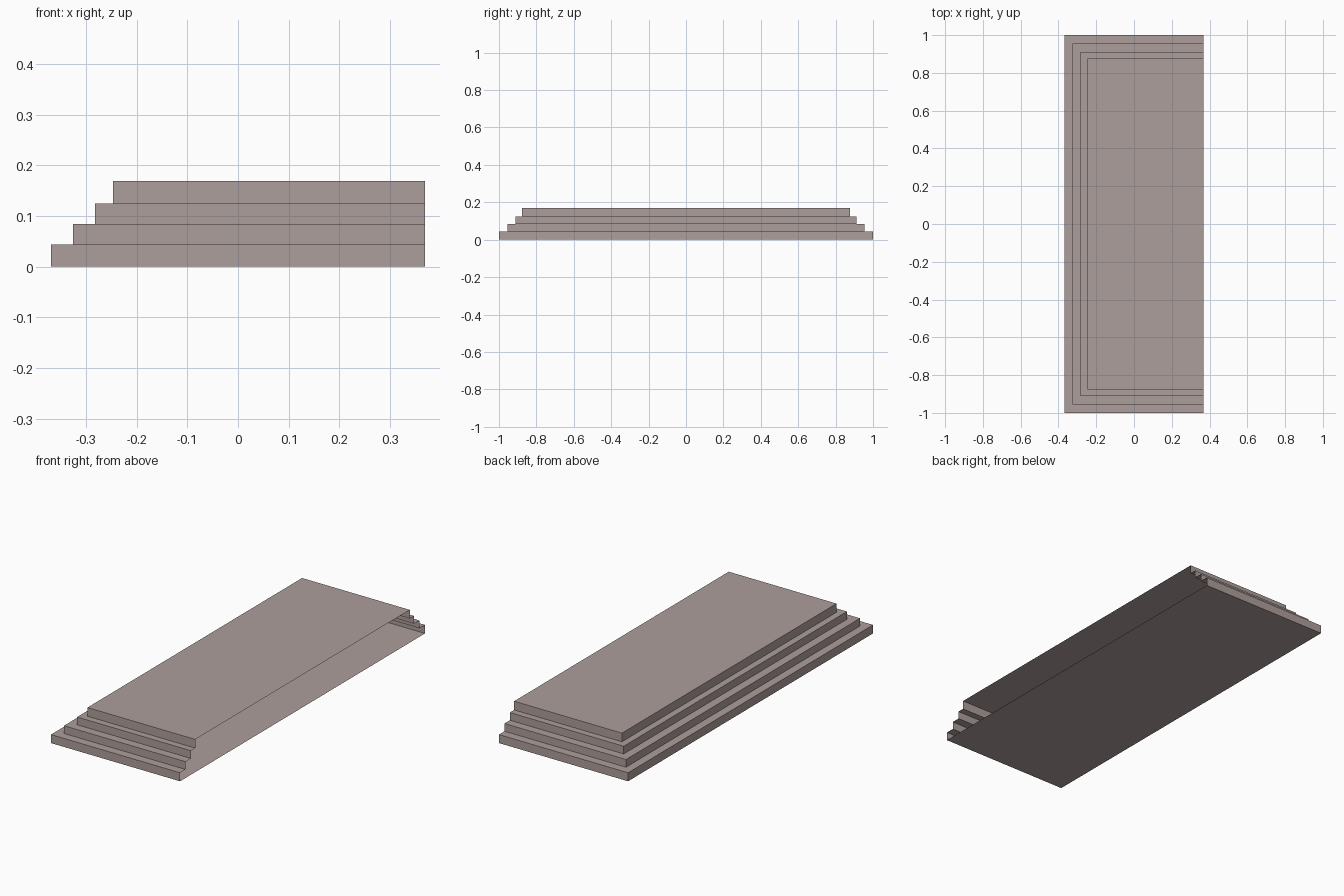
import bpy
import bmesh

if "Cube" in bpy.data.objects:
    bpy.data.objects.remove(bpy.data.objects["Cube"])

# Stone colour
stone = bpy.data.materials.new("warm grey stone")
stone.diffuse_color = (0.42, 0.345, 0.335, 1)
stone.use_nodes = True
stone.node_tree.nodes["Principled BSDF"].inputs["Base Color"].default_value = stone.diffuse_color

BACK = 0.369  # open side, meant to stand against a wall

# Each step: left edge x, half length y, bottom z, top z
steps = [
    (-0.369, 1.000, 0.000, 0.044),
    (-0.326, 0.955, 0.044, 0.084),
    (-0.282, 0.911, 0.084, 0.124),
    (-0.247, 0.876, 0.124, 0.169),
]

bm = bmesh.new()


def u_outline(x, y, z):
    """U-shaped outline round the three stepped sides."""
    points = [(BACK, y), (x, y), (x, -y), (BACK, -y)]
    return [bm.verts.new((px, py, z)) for px, py in points]


# Risers and treads: a strip between each pair of neighbouring outlines
outlines = [u_outline(x, y, z) for x, y, low, high in steps for z in (low, high)]
for lower, upper in zip(outlines, outlines[1:]):
    for i in range(3):
        bm.faces.new((lower[i], lower[i + 1], upper[i + 1], upper[i]))

# Top platform and floor; the back stays open
bm.faces.new(outlines[-1])
bm.faces.new(outlines[0][::-1])

mesh = bpy.data.meshes.new("stepped_platform")
bm.to_mesh(mesh)
bm.free()
mesh.materials.append(stone)
platform = bpy.data.objects.new("stepped_platform", mesh)
bpy.context.collection.objects.link(platform)
